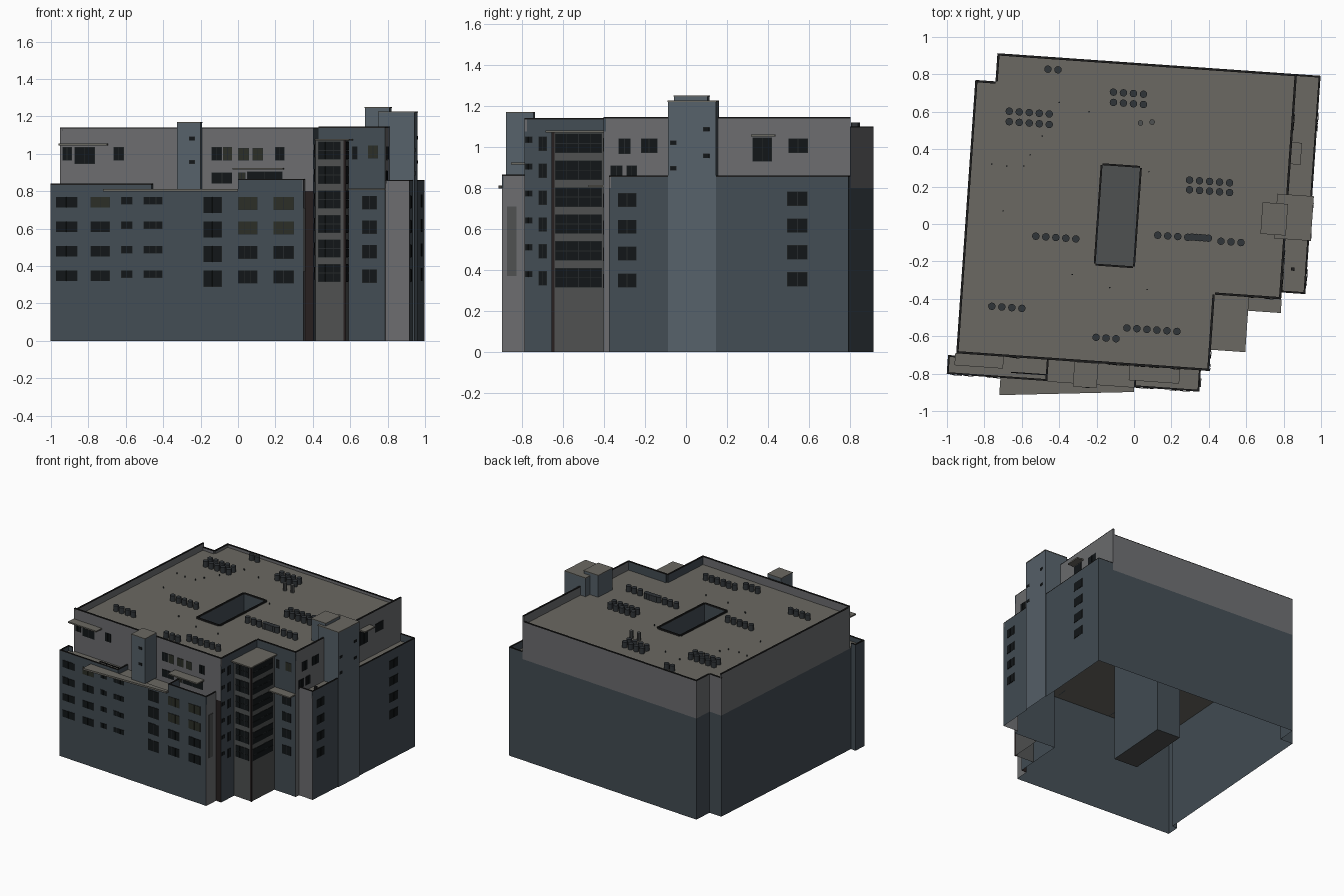
import bpy, bmesh, math

if "Cube" in bpy.data.objects:
    bpy.data.objects.remove(bpy.data.objects["Cube"])

TURN = math.radians(-4)      # the whole block sits slightly turned on its plot
ROOF, DECK = 1.075, 0.80
FRONT, MAIN, INNER, CORNER, BACK = -.87, -.756, -.347, -.31, .86   # depth planes


def material(name, *rgb):
    m = bpy.data.materials.new(name)
    m.diffuse_color = (*rgb, 1)
    m.use_nodes = True
    m.node_tree.nodes["Principled BSDF"].inputs["Base Color"].default_value = m.diffuse_color
    return m


BLUE = material("blue_grey", .055, .073, .088)
GREY = material("pale_grey", .15, .153, .16)
STONE = material("stone", .078, .082, .082)
BROWN = material("brown", .02, .014, .014)
TOWER = material("tower_blue", .095, .12, .143)
FLOOR = material("roof_felt", .145, .14, .122)
DARK = material("dark_trim", .012, .012, .012)
GLASS = material("glass", .006, .008, .009)
LIT = material("olive_glass", .025, .028, .02)
FRAME = material("frame", .018, .021, .023)
UNIT = material("unit_metal", .03, .035, .04)


def finish(name, bm, mat):
    me = bpy.data.meshes.new(name)
    bm.to_mesh(me)
    bm.free()
    me.materials.append(mat)
    ob = bpy.data.objects.new(name, me)
    ob.rotation_euler.z = TURN
    bpy.context.collection.objects.link(ob)
    return ob


def boxes(name, items, mat):
    bm = bmesh.new()
    for x0, x1, y0, y1, z0, z1 in items:
        r = bmesh.ops.create_cube(bm, size=1)
        for v in r["verts"]:
            v.co = ((x0 + x1) / 2 + v.co.x * (x1 - x0), (y0 + y1) / 2 + v.co.y * (y1 - y0),
                    (z0 + z1) / 2 + v.co.z * (z1 - z0))
    return finish(name, bm, mat)


def wall(name, pts, z0, z1, mat):
    bm = bmesh.new()
    for p, q in zip(pts, pts[1:]):
        bm.faces.new([bm.verts.new(c) for c in ((*p, z0), (*q, z0), (*q, z1), (*p, z1))])
    bmesh.ops.remove_doubles(bm, verts=bm.verts[:], dist=1e-5)
    return finish(name, bm, mat)


def parapet(name, pts, z0, z1, mat, t=.012):
    """Thin wall along an axis-aligned run, thickness on the left, with dark coping."""
    body, cap = [], []
    for (x0, y0), (x1, y1) in zip(pts, pts[1:]):
        d = math.hypot(x1 - x0, y1 - y0)
        nx, ny = -(y1 - y0) / d * t, (x1 - x0) / d * t
        xs, ys = sorted((x0, x1, x0 + nx, x1 + nx)), sorted((y0, y1, y0 + ny, y1 + ny))
        b = (xs[0], xs[-1], ys[0], ys[-1])
        body.append((*b, z0, z1 - .006))
        cap.append((*b, z1 - .006, z1))
    boxes(name, body, mat)
    boxes(name + "_coping", cap, DARK)


def sheet(name, loops, z, mat):
    """Flat slab from an outline and an optional hole."""
    bm = bmesh.new()
    for loop in loops:
        vs = [bm.verts.new((*p, z)) for p in loop]
        for a, b in zip(vs, vs[1:] + vs[:1]):
            bm.edges.new((a, b))
    bmesh.ops.triangle_fill(bm, use_beauty=True, edges=bm.edges[:], normal=(0, 0, 1))
    return finish(name, bm, mat)


# ---- lower walls, open underneath
RUNS = [("left_wall", [(-.9, .709), (-.9, -.768), (-.943, -.768)], BLUE),
        ("front_wall", [(-.943, -.768), (-.943, FRONT), (.411, FRONT)], BLUE),
        ("front_return", [(.411, FRONT), (.411, MAIN)], GREY),
        ("recess_wall", [(.411, MAIN), (.457, MAIN)], BROWN),
        ("side_wall", [(.457, MAIN), (.457, INNER)], BLUE),
        ("inner_front_wall", [(.457, INNER), (.813, INNER)], BLUE),
        ("corner_wall", [(.813, INNER), (.813, CORNER), (.94, CORNER)], GREY),
        ("right_wall", [(.94, CORNER), (.94, -.022)], BLUE),
        ("stair_base", [(.94, -.022), (.947, -.022), (.947, .213), (.94, .213)], TOWER),
        ("right_wall_rear", [(.94, .213), (.94, BACK)], BLUE),
        ("back_wall", [(.94, BACK), (-.792, BACK), (-.792, .709), (-.9, .709)], BLUE)]
for n, pts, mat in RUNS:
    wall(n, pts, 0, DECK, mat)
wall("glazed_tower", [(.457, -.608), (.617, -.608), (.617, INNER)], 0, 1.07, STONE)

# ---- set-back upper floors and main roof parapet
OUT = [(-.9, MAIN), (.457, MAIN), (.457, INNER), (.813, INNER),
       (.813, BACK), (-.792, BACK), (-.792, .709), (-.9, .709)]
SIDES = [("front", 1.14, GREY), ("side", 1.14, BLUE), ("inner_front", 1.145, BLUE), ("right", 1.145, GREY),
         ("back", 1.10, GREY), ("notch_side", 1.10, GREY), ("notch_back", 1.10, GREY), ("left", 1.13, GREY)]
for i, (n, top, mat) in enumerate(SIDES):
    seg = [OUT[i], OUT[(i + 1) % 8]]
    wall("upper_" + n, seg, DECK, ROOF, mat)
    parapet("parapet_" + n, seg, ROOF, top, mat)

# ---- roof and terrace slab with light well
WELL = [(-.19, -.226), (.011, -.226), (.011, .302), (-.19, .302)]
sheet("main_roof", (OUT, WELL), ROOF, FLOOR)
sheet("terrace_slab", ([p for _, pts, _ in RUNS for p in pts[:-1]], WELL), DECK, FLOOR)
wall("light_well_walls", (WELL + WELL[:1])[::-1], 0, ROOF, BLUE)
boxes("light_well_floor", [(-.19, .011, -.226, .302, 0, .004)], STONE)
parapet("light_well_curb", (WELL + WELL[:1])[::-1], ROOF, ROOF + .012, DARK, .01)

# ---- terrace parapets
parapet("terrace_left", [(-.9, -.768), (-.943, -.768), (-.943, FRONT), (-.404, FRONT), (-.404, MAIN)],
        DECK, .84, BLUE, .01)
parapet("terrace_mid", [(.06, MAIN), (.06, FRONT), (.411, FRONT)], DECK, .865, BLUE, .01)
parapet("terrace_return", [(.411, FRONT), (.411, MAIN)], DECK, .865, GREY, .01)
parapet("terrace_corner", [(.813, CORNER), (.94, CORNER)], DECK, .86, GREY, .01)
parapet("terrace_right", [(.94, CORNER), (.94, BACK), (.813, BACK)], DECK, .86, BLUE, .01)
boxes("terrace_rail", [(-.6, -.41, -.84, -.834, .832, .84)]
      + [(x, x + .006, -.84, -.834, DECK, .835) for x in (-.6, -.54, -.48, -.42)], DARK)

# ---- canopies
bm = bmesh.new()
plan = [(-.655, -.963), (.062, -.896), (.062, FRONT), (-.655, FRONT)]
face = bm.faces.new([bm.verts.new((*p, .798)) for p in plan])
grown = bmesh.ops.extrude_face_region(bm, geom=[face])["geom"]
bmesh.ops.translate(bm, verts=[g for g in grown if isinstance(g, bmesh.types.BMVert)], vec=(0, 0, .014))
bmesh.ops.recalc_face_normals(bm, faces=bm.faces[:])
finish("front_canopy", bm, FLOOR)
boxes("canopies", [(-.905, -.645, -.82, MAIN, 1.045, 1.055), (.03, .30, -.835, MAIN, .915, .925),
                   (.457, .641, -.642, INNER, 1.07, 1.08), (.62, .816, -.42, INNER, .805, .815),
                   (.813, .866, .378, .495, 1.05, 1.06)], FLOOR)
boxes("corner_post", [(.607, .621, -.613, -.599, 0, 1.07)], BROWN)

# ---- stair and lift towers
boxes("stair_tower", [(.755, .947, -.022, .213, DECK, 1.22)], TOWER)
boxes("lift_tower", [(.68, .812, -.003, .162, ROOF, 1.245)], TOWER)
boxes("front_tower", [(-.264, -.14, -.888, MAIN, .812, 1.165)], TOWER)
boxes("tower_caps", [(.753, .949, -.024, .215, 1.22, 1.226), (.678, .814, -.005, .164, 1.245, 1.25),
                     (-.266, -.138, -.89, MAIN, 1.165, 1.17)], FLOOR)
boxes("sign_panel", [(.411, .417, -.845, -.80, .37, .71)], STONE)

# ---- windows: frame plate plus panes
panes, lit_panes, frames = [], [], []


def window(side, plane, a0, a1, z0, h, cols=2, rows=1, lit=False):
    def put(lst, b0, b1, c0, c1, d):
        lst.append((b0, b1, plane - d, plane - .001, c0, c1) if side == "front"
                   else (plane + .001, plane + d, b0, b1, c0, c1))
    put(frames, a0, a1, z0, z0 + h, .002)
    w, k, g = (a1 - a0) / cols, h / rows, .002
    for i in range(cols):
        for j in range(rows):
            put(lit_panes if lit else panes, a0 + i * w + g, a0 + (i + 1) * w - g,
                z0 + j * k + g, z0 + (j + 1) * k - g, .004)


for r in range(4):
    top = .37 + .131 * r
    for x, w, h, n in ((-.975, .115, .058, 2), (-.79, .105, .058, 2), (-.625, .06, .04, 2), (-.505, .1, .04, 3),
                       (-.185, .1, .088, 2), (0, .105, .07, 3), (.19, .11, .07, 2)):
        lit = (r == 3 and x == -.79) or (r > 1 and x >= 0)
        window("front", FRONT, x + .06, x + .06 + w, top - h + .007, h, n, 1, lit)
    window("front", INNER, .689, .769, top - .06, .072)
    window("right", .94, -.267, -.177, top - .055, .068)
    window("right", .94, .56, .66, top - .05, .07)
for r in range(6):
    z = .315 + .131 * r
    window("front", -.608, .472, .593, z, .095, 3, 2)
    window("right", .617, -.597, -.367, z, .095, 4, 2)
    window("right", .457, -.755, -.718, z + .05, .03)
    window("right", .457, -.688, -.648, z + .01, .07)
for x, w, z, h, lit in ((-.94, .05, .965, .07, 0), (-.875, .11, .945, .09, 0), (-.665, .055, .965, .07, 0),
                        (-.14, .055, .965, .07, 0), (-.08, .05, .965, .07, 1), (0, .06, .965, .065, 1),
                        (.08, .055, .965, .065, 1), (.2, .05, .965, .07, 0), (-.14, .11, .84, .06, 0),
                        (0, .04, .84, .06, 1), (.05, .19, .84, .065, 0)):
    window("front", MAIN, x + .052, x + .052 + w, z, h, 2, 1, lit)
window("front", INNER, .72, .775, .975, .07, 2, 1, True)
window("front", INNER, .635, .665, .97, .07, 1)
for y, w, z, h in ((-.33, .06, .965, .075), (-.22, .08, .97, .07), (.325, .095, .93, .115), (.5, .095, .97, .07),
                   (-.37, .06, .84, .07), (-.29, .05, .84, .07)):
    window("right", .813, y + .057, y + .057 + w, z, h)
for y, z in ((-.012, .885), (-.012, 1.01), (.15, .945), (.15, 1.075)):
    window("right", .947, y, y + .032, z, .022, 1)
for z in (.945, 1.07):
    window("front", -.888, -.2, -.168, z, .022, 1)
boxes("window_frames", frames, FRAME)
boxes("window_panes", panes, GLASS)
boxes("olive_window_panes", lit_panes, LIT)


# ---- rooftop equipment, positions read from the plan
def cylinders(name, spots, r, h, n, mat):
    bm = bmesh.new()
    c, s = math.cos(TURN), math.sin(TURN)
    for x, y in spots:
        made = bmesh.ops.create_cone(bm, cap_ends=True, segments=n, radius1=r, radius2=r, depth=h)
        bmesh.ops.translate(bm, verts=made["verts"], vec=(x * c + y * s, -x * s + y * c, ROOF + h / 2))
    finish(name, bm, mat)


ROWS = [(-.46, .828, 2), (-.11, .705, 4), (-.11, .65, 4), (-.667, .603, 5), (-.667, .547, 5), (.297, .235, 5),
        (.297, .183, 5), (-.525, -.065, 5), (.127, -.06, 4), (.465, -.092, 3), (-.76, -.44, 4),
        (-.203, -.606, 3), (-.038, -.556, 6)]
units = [(x + .0535 * i, y - .0037 * i) for x, y, n in ROWS for i in range(n)]
units += [(.31 + .022 * i, -.07 - .0015 * i) for i in range(5)]
cylinders("condenser_units", units, .02, .045, 12, UNIT)
cylinders("flue_pipes", [(.035, .54), (.097, .545)], .015, .06, 10, STONE)
cylinders("roof_vents", [(-.76, .32), (-.68, .31), (-.59, .31), (-.555, .37), (-.7, .07), (-.49, .47), (-.4, .65),
                         (-.24, .6), (.08, .28), (-.33, -.27), (-.13, -.34), (.07, -.35)], .004, .012, 6, UNIT)
boxes("terrace_vent", [(.855, .873, -.19, -.172, DECK, DECK + .03)], DARK)
